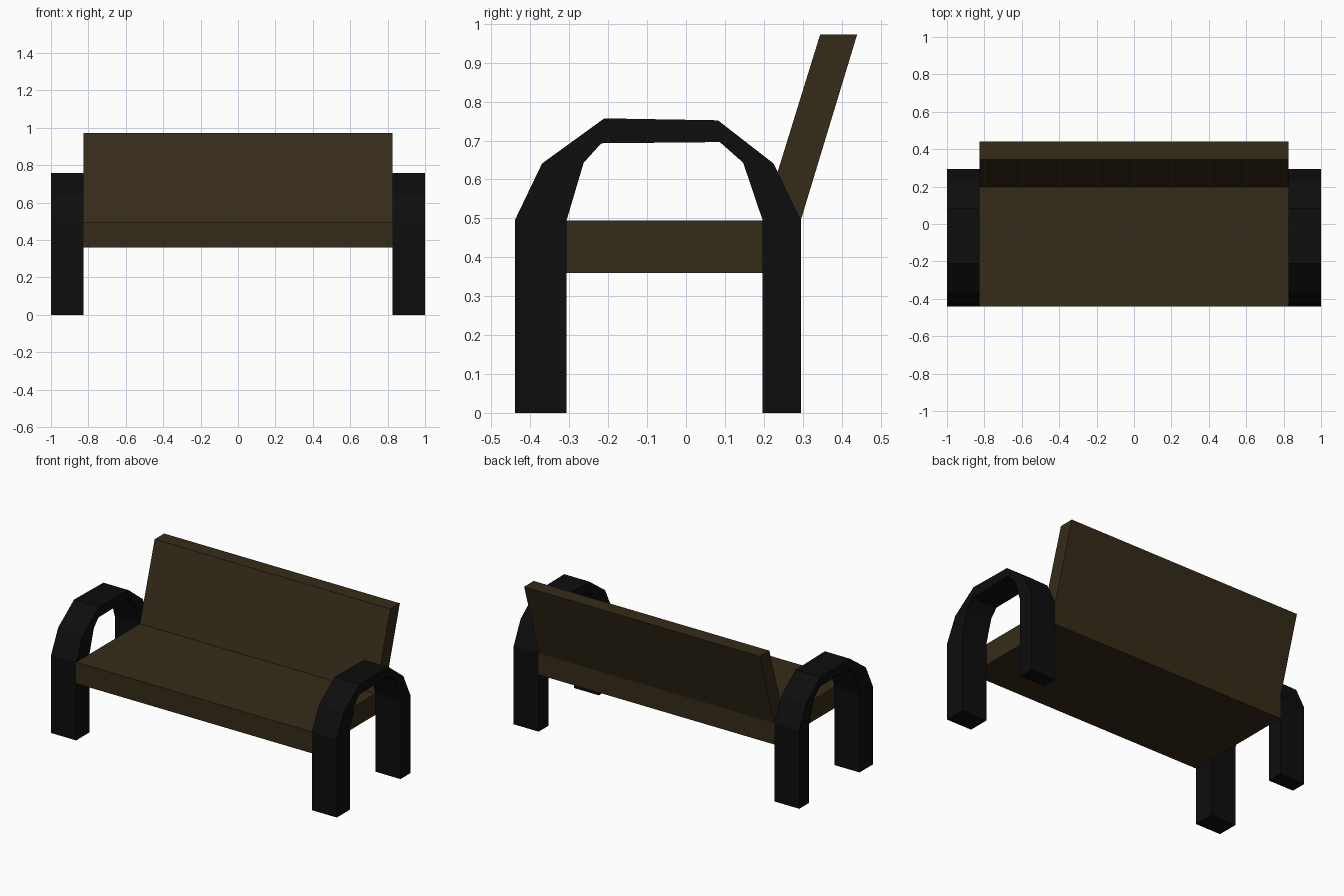
import bpy

if "Cube" in bpy.data.objects:
    bpy.data.objects.remove(bpy.data.objects["Cube"])


def material(name, color):
    mat = bpy.data.materials.new(name)
    mat.diffuse_color = (*color, 1)
    mat.use_nodes = True
    mat.node_tree.nodes["Principled BSDF"].inputs["Base Color"].default_value = mat.diffuse_color
    return mat


def extrude_strip(name, pairs, x0, x1, mat):
    """Sweep a (y, z) band, given as outer/inner point pairs, from x0 to x1."""
    verts, faces = [], []
    for outer, inner in pairs:
        verts += [(x0, *outer), (x1, *outer), (x1, *inner), (x0, *inner)]
    last = 4 * (len(pairs) - 1)
    for a in range(0, last, 4):
        for i in range(4):
            j = (i + 1) % 4
            faces.append((a + i, a + j, a + 4 + j, a + 4 + i))
    faces += [(3, 2, 1, 0), (last, last + 1, last + 2, last + 3)]
    mesh = bpy.data.meshes.new(name)
    mesh.from_pydata(verts, [], faces)
    mesh.materials.append(mat)
    obj = bpy.data.objects.new(name, mesh)
    bpy.context.collection.objects.link(obj)
    # Consistent outward normals
    bm = bmesh.new()
    bm.from_mesh(mesh)
    bmesh.ops.recalc_face_normals(bm, faces=bm.faces)
    bm.to_mesh(mesh)
    bm.free()
    return obj


import bmesh

wood = material("dark_wood", (0.036, 0.024, 0.009))
iron = material("black_iron", (0.004, 0.004, 0.004))

HALF = 0.825      # half width of the planks
SEAT_TOP = 0.495

# Arched leg-and-armrest frames: (outer, inner) points from front foot to rear foot
arch = [
    ((-0.44, 0), (-0.307, 0)),
    ((-0.44, SEAT_TOP), (-0.307, SEAT_TOP)),
    ((-0.37, 0.641), (-0.263, 0.643)),
    ((-0.21, 0.757), (-0.218, 0.693)),
    ((0.082, 0.752), (0.087, 0.696)),
    ((0.225, 0.641), (0.147, 0.643)),
    ((0.295, SEAT_TOP), (0.197, SEAT_TOP)),
    ((0.295, 0), (0.197, 0)),
]
extrude_strip("right_arm_frame", arch, HALF, 1.0, iron)
extrude_strip("left_arm_frame", arch, -1.0, -HALF, iron)

# Seat plank
seat = [((-0.44, SEAT_TOP), (-0.44, 0.36)),
        ((0.197, SEAT_TOP), (0.197, 0.36)),
        ((0.295, SEAT_TOP), (0.295, 0.36))]
extrude_strip("seat", seat, -HALF, HALF, wood)

# Backrest plank, leaning backwards
back = [((0.197, SEAT_TOP), (0.295, SEAT_TOP)),
        ((0.345, 0.973), (0.44, 0.973))]
extrude_strip("backrest", back, -HALF, HALF, wood)
